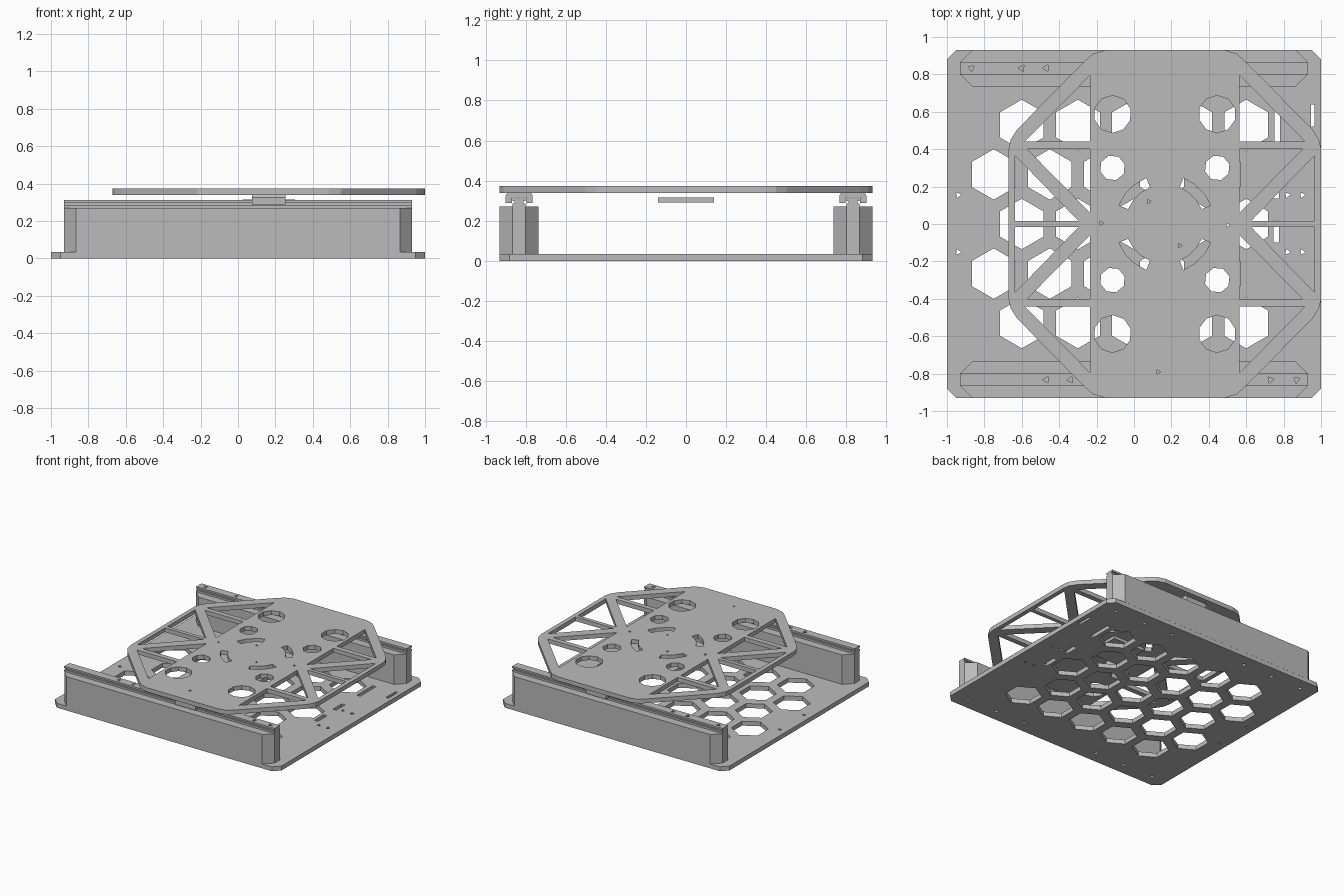
import bpy, bmesh, math
from itertools import product
from mathutils import Matrix

if "Cube" in bpy.data.objects:
    bpy.data.objects.remove(bpy.data.objects["Cube"])

GREY = (0.5, 0.5, 0.5, 1)
mat = bpy.data.materials.new("light grey")
mat.use_nodes = True
mat.diffuse_color = GREY
mat.node_tree.nodes["Principled BSDF"].inputs["Base Color"].default_value = GREY

SIGNS = list(product((1, -1), (1, -1)))
MID = 0.165            # x centre of the sliding platform
RAIL_Y = 0.833


def ring(x, y, r, sides, start=0.0):
    return [(x + r * math.cos(start + math.tau * i / sides),
             y + r * math.sin(start + math.tau * i / sides)) for i in range(sides)]


def rect(x, y, w, d, cut=0.0):
    """Rectangle outline with optional chamfered corners."""
    a, b = w / 2, d / 2
    if not cut:
        return [(x - a, y - b), (x + a, y - b), (x + a, y + b), (x - a, y + b)]
    return [(x - a + cut, y - b), (x + a - cut, y - b), (x + a, y - b + cut), (x + a, y + b - cut),
            (x + a - cut, y + b), (x - a + cut, y + b), (x - a, y + b - cut), (x - a, y - b + cut)]


def prism(name, outline, z0, z1, holes=(), matrix=None):
    """Filled outline with holes, extruded from z0 to z1."""
    curve = bpy.data.curves.new(name, "CURVE")
    curve.dimensions = "2D"
    curve.fill_mode = "BOTH"
    curve.extrude = (z1 - z0) / 2
    for loop in [outline, *holes]:
        s = curve.splines.new("POLY")
        s.points.add(len(loop) - 1)
        for p, (x, y) in zip(s.points, loop):
            p.co = (x, y, 0, 1)
        s.use_cyclic_u = True
    temp = bpy.data.objects.new(name + "_curve", curve)
    mesh = bpy.data.meshes.new_from_object(temp)
    bpy.data.objects.remove(temp)
    bpy.data.curves.remove(curve)
    mesh.name = name
    mesh.transform(Matrix.Translation((0, 0, (z0 + z1) / 2)))
    if matrix:
        mesh.transform(matrix)
    bm = bmesh.new()
    bm.from_mesh(mesh)
    bmesh.ops.remove_doubles(bm, verts=bm.verts, dist=0.0001)
    bmesh.ops.recalc_face_normals(bm, faces=bm.faces)
    for f in bm.faces:
        f.smooth = False
    bm.to_mesh(mesh)
    bm.free()
    mesh.materials.clear()
    mesh.materials.append(mat)
    obj = bpy.data.objects.new(name, mesh)
    bpy.context.scene.collection.objects.link(obj)
    return obj


# Base plate: staggered hexagon grid, cable slots and bolt holes
base_holes = []
for row in range(-2, 3):
    shift = -0.15 if row % 2 else 0
    for col in range(-2, 3):
        base_holes.append(ring(col * 0.3 + shift, row * 0.265, 0.135, 6, math.pi / 6))
base_holes += [rect(0.765, 0.53, 0.03, 0.2), rect(0.955, 0.58, 0.02, 0.12),
               rect(0.76, 0.19, 0.03, 0.11), rect(0.76, -0.04, 0.03, 0.12)]
for y in (0.155, -0.15):
    for x in (-0.94, 0.82, 0.9):
        base_holes.append(ring(x, y, 0.018, 3, y))
for x, side in product((-0.87, -0.6, -0.34, 0.34, 0.6, 0.87), (1, -1)):
    base_holes.append(ring(x, side * RAIL_Y, 0.016, 4))
prism("base_plate", rect(0, 0, 2, 1.86, 0.05), 0, 0.035, base_holes)

# Side walls, guide rails and carriages
for side, label in ((1, "back"), (-1, "front")):
    y = side * RAIL_Y
    prism(label + "_wall", rect(0, y, 1.86, 0.195, 0.065), 0.035, 0.27)
    prism(label + "_rail_foot", rect(0, y, 1.86, 0.066), 0.27, 0.285)
    prism(label + "_rail_neck", rect(0, y, 1.86, 0.046), 0.285, 0.298)
    bolts = (-0.87, -0.6, -0.47) if side > 0 else (-0.47, -0.34, 0.73, 0.87)
    prism(label + "_rail_head", rect(0, y, 1.86, 0.066), 0.298, 0.312,
          [ring(x, y, 0.02, 3, math.pi / 2 + x) for x in bolts])
    # Carriage profile straddles the rail and is extruded along x
    half = [(0.036, 0.288), (0.068, 0.288), (0.068, 0.325), (0.058, 0.338)]
    profile = [(0.036, 0.316)] + half
    profile = profile + [(-u, z) for u, z in reversed(profile)]
    along_x = Matrix(((0, 0, 1, 0), (1, 0, 0, y), (0, 1, 0, 0), (0, 0, 0, 1)))
    prism(label + "_carriage", profile, MID - 0.09, MID + 0.09, matrix=along_x)

# Central mounting pad below the platform
prism("mounting_pad", rect(MID, 0, 0.28, 0.28), 0.29, 0.315)

# Sliding platform: octagon with truss windows, round holes and arc slots
corner = [(0.835, 0.4), (0.825, 0.45), (0.79, 0.505), (0.43, 0.87), (0.385, 0.91), (0.32, 0.93)]
outline = []
for sx, sy in ((1, 1), (-1, 1), (-1, -1), (1, -1)):
    part = [(MID + sx * u, sy * v) for u, v in corner]
    outline += part if sx * sy > 0 else part[::-1]

windows = [
    [(0.4, 0.795), (0.4, 0.44), (0.75, 0.44)],
    [(0.735, 0.4), (0.4, 0.4), (0.4, 0.06)],
    [(0.8, 0.365), (0.8, 0.015), (0.46, 0.015)],
]
holes = []
for sx, sy in SIGNS:
    for w in windows:
        holes.append([(MID + sx * u, sy * v) for u, v in w])
    holes.append(ring(MID + sx * 0.28, sy * 0.587, 0.1, 10, 0.3))
    holes.append(ring(MID + sx * 0.28, sy * 0.3, 0.068, 8, 0.3))
for k in range(4):
    mid = math.pi / 4 + k * math.pi / 2
    angles = [mid + math.radians(d) for d in (-23, -8, 8, 23)]
    arc = [(r, a) for r, seq in ((0.265, angles), (0.212, angles[::-1])) for a in seq]
    holes.append([(MID + r * math.cos(a), r * math.sin(a)) for r, a in arc])
for x, y in ((-0.175, 0.005), (0.5, -0.005), (0.08, 0.12), (0.245, -0.115), (0.13, -0.79)):
    holes.append(ring(x, y, 0.013, 3))
prism("sliding_platform", outline, 0.338, 0.372, holes)
